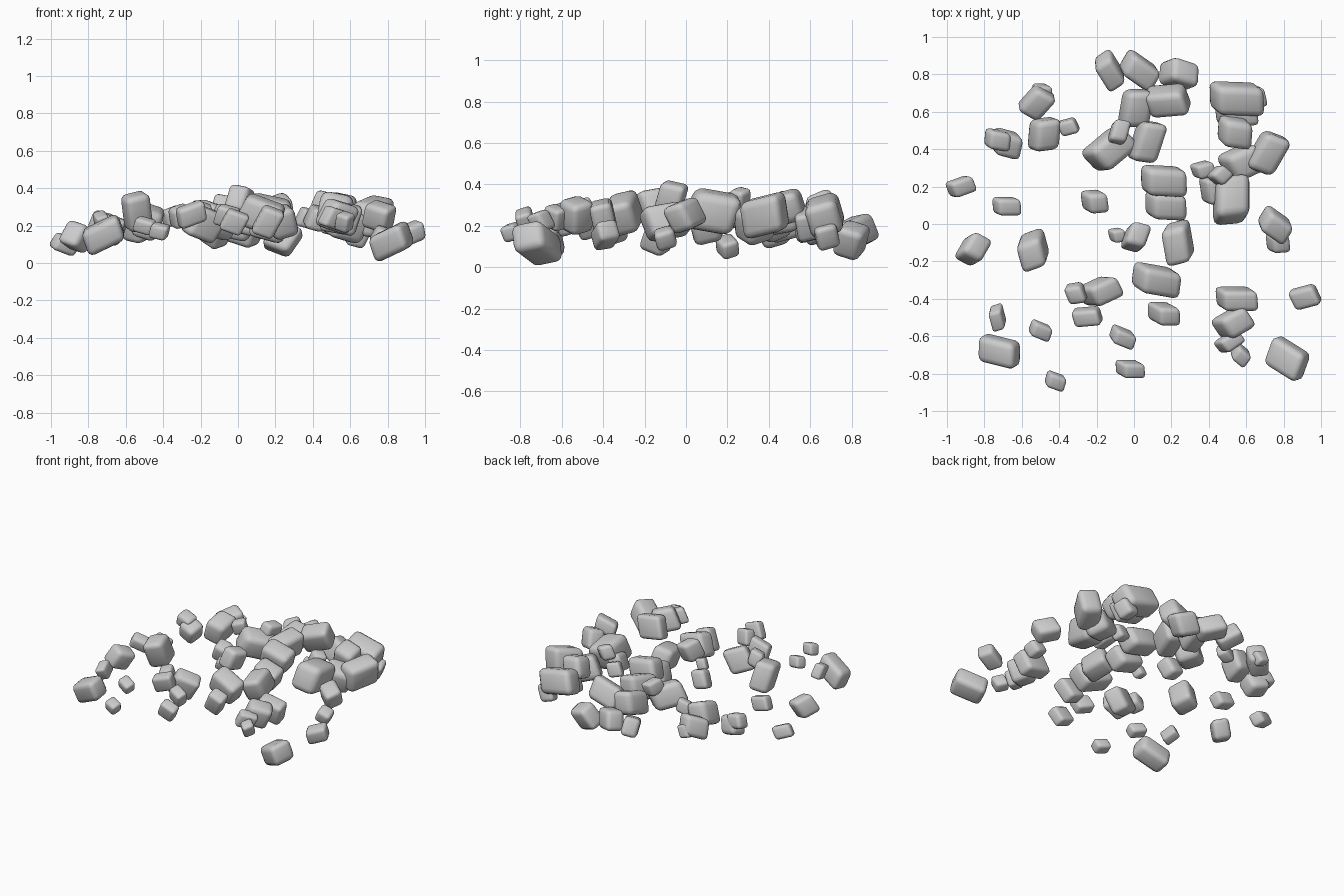
import bpy
from math import radians

# Each stone: x, y, z, length, width, height, yaw, pitch, roll (degrees)
back_stones = [
    (-.13, .82, .16, .17, .11, .13, -58, 20, 15),
    (.03, .82, .17, .19, .13, .14, -35, 15, 10),
    (.24, .80, .13, .16, .13, .16, -18, 20, -22),
    (.01, .62, .22, .20, .15, .16, 80, -15, 15),
    (.18, .66, .26, .22, .14, .16, 5, -20, 25),
    (-.08, .49, .31, .12, .09, .10, 75, 10, 10),
    (-.13, .40, .23, .23, .16, .17, 40, 15, 15),
    (.07, .44, .25, .22, .14, .17, 72, -10, 15),
]
left_stones = [
    (-.49, .71, .18, .08, .07, .09, 0, 20, 15),
    (-.52, .65, .20, .17, .13, .14, 48, -20, 15),
    (-.48, .48, .22, .17, .14, .16, 85, -15, 20),
    (-.35, .52, .25, .10, .08, .09, 15, -20, 10),
    (-.73, .45, .22, .12, .10, .10, -10, 15, 10),
    (-.68, .43, .17, .14, .13, .13, -15, 15, 15),
    (-.925, .20, .10, .13, .09, .09, 20, 20, 15),
    (-.68, .095, .20, .13, .09, .10, 0, 15, 10),
    (-.21, .12, .26, .11, .11, .13, 5, 15, 15),
    (-.86, -.135, .14, .14, .12, .14, 60, 20, 15),
    (-.54, -.14, .275, .16, .14, .20, -75, 10, 12),
]
front_left_stones = [
    (-.73, -.50, .22, .11, .07, .10, -75, 20, 15),
    (-.50, -.57, .20, .11, .08, .08, -22, 15, 15),
    (-.72, -.68, .15, .22, .14, .14, -14, -25, 15),
    (-.42, -.84, .17, .10, .08, .08, -20, 12, 15),
    (-.31, -.37, .25, .10, .10, .11, 10, -20, 15),
    (-.18, -.36, .21, .17, .12, .17, 25, 20, 15),
    (-.25, -.495, .26, .15, .09, .11, 5, -20, 15),
    (-.06, -.605, .25, .12, .08, .11, -22, 15, 15),
    (-.02, -.775, .22, .12, .08, .12, 0, 20, 15),
]
middle_stones = [
    (.16, .23, .28, .22, .15, .15, -3, 12, 12),
    (.17, .10, .20, .19, .14, .15, -3, 15, 12),
    (-.09, -.06, .27, .07, .07, .08, 10, 15, 15),
    (.01, -.07, .34, .13, .11, .14, 70, 12, 10),
    (.235, -.10, .22, .20, .14, .16, -80, 10, 15),
    (.12, -.30, .26, .22, .14, .17, -10, 20, 12),
    (.16, -.48, .22, .12, .10, .16, 0, 20, 15),
]
right_stones = [
    (.55, .67, .25, .26, .16, .17, -2, 12, 15),
    (.64, .68, .15, .10, .11, .12, 10, 15, 15),
    (.55, .58, .21, .19, .10, .14, 3, 15, 10),
    (.54, .49, .29, .16, .15, .15, -8, 12, 15),
    (.715, .38, .25, .22, .15, .18, 60, -12, 12),
    (.58, .33, .21, .19, .16, .17, 25, 15, 15),
    (.37, .29, .24, .10, .08, .10, 15, 15, 15),
    (.46, .26, .33, .09, .09, .10, 45, 10, 15),
    (.42, .18, .24, .10, .14, .12, 5, 15, 12),
    (.52, .13, .27, .23, .18, .19, 90, 10, 10),
    (.755, -.005, .25, .16, .12, .14, -35, 15, 15),
    (.77, -.10, .14, .10, .10, .10, 5, 20, 15),
]
front_right_stones = [
    (.55, -.40, .24, .19, .11, .16, 0, 10, 12),
    (.53, -.53, .25, .16, .13, .16, 30, 15, 12),
    (.51, -.63, .24, .12, .08, .11, 35, 15, 12),
    (.57, -.70, .22, .09, .08, .10, -40, 15, 15),
    (.915, -.39, .155, .15, .11, .10, 15, -22, 12),
    (.82, -.72, .115, .22, .16, .14, -32, -22, 15),
]


def stone(name, x, y, z, l, w, h, yaw, pitch, roll):
    """A tumbled, skewed block with worn round edges."""
    bpy.ops.mesh.primitive_cube_add(size=1)
    ob = bpy.context.object
    ob.name = name
    for v in ob.data.vertices:
        # skewed ends give the lozenge outline
        px, py, pz = v.co
        v.co = (l * px + 0.15 * h * pz - 0.12 * w * py, w * py, h * pz)
    ob.location = (x, y, z)
    ob.rotation_euler = (radians(roll), radians(pitch), radians(yaw))
    bev = ob.modifiers.new("rounded_edges", "BEVEL")
    bev.width = 0.25 * min(l, w, h)
    bev.segments = 3
    bpy.ops.object.shade_smooth()


# Scatter of stones lying over a low mound, cluster by cluster
clusters = {
    "back_stone": back_stones, "left_stone": left_stones,
    "front_left_stone": front_left_stones, "middle_stone": middle_stones,
    "right_stone": right_stones, "front_right_stone": front_right_stones,
}
for name, rows in clusters.items():
    for i, row in enumerate(rows, 1):
        stone(f"{name}_{i}", *row)
